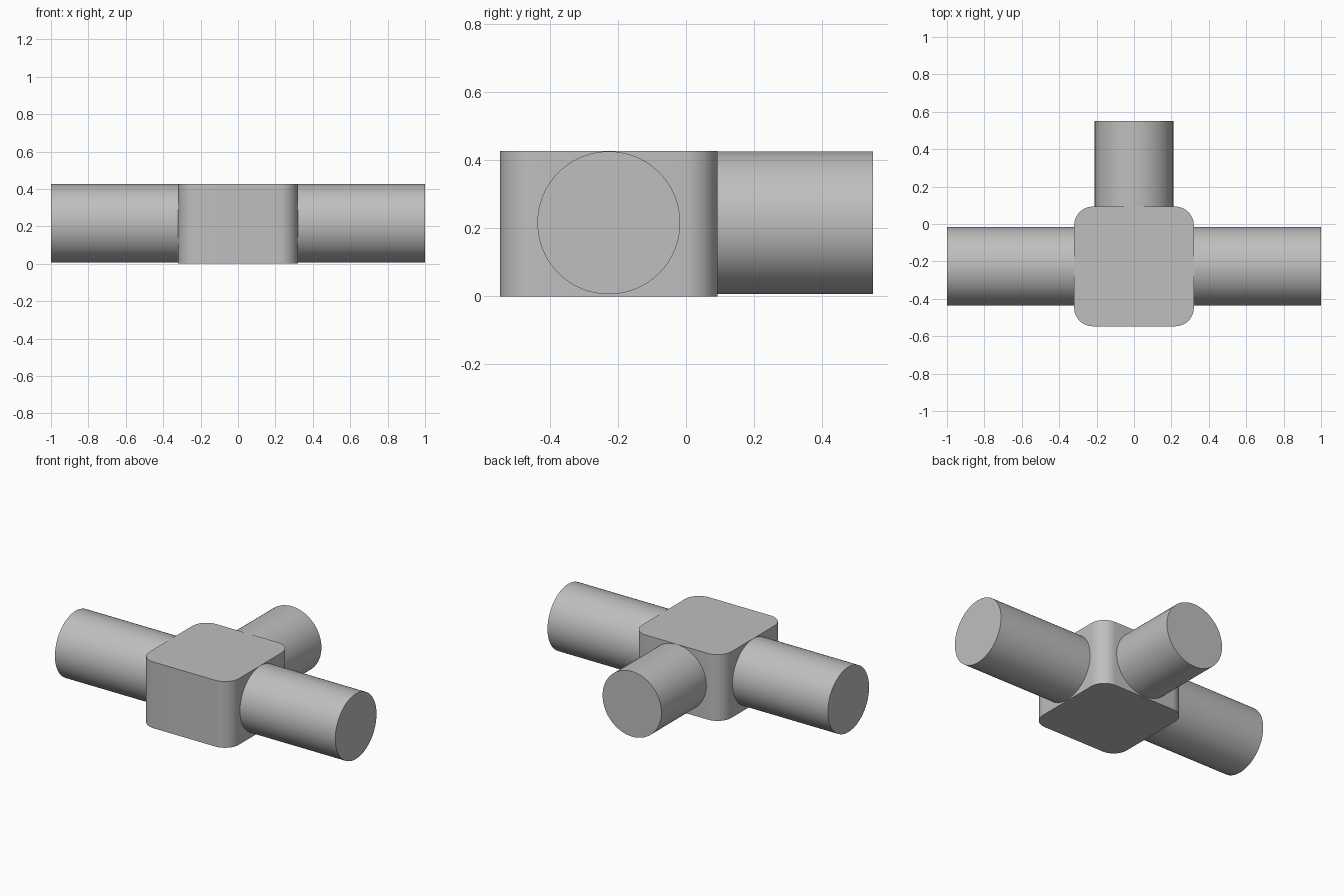
import bpy
import bmesh
from math import pi, radians
from mathutils import Matrix, Vector

cube = bpy.data.objects.get("Cube")
if cube:
    bpy.data.objects.remove(cube, do_unlink=True)

GREY = (0.52, 0.52, 0.52, 1.0)
grey = bpy.data.materials.new("light_grey")
grey.use_nodes = True
grey.diffuse_color = GREY
grey.node_tree.nodes["Principled BSDF"].inputs["Base Color"].default_value = GREY

HUB_HALF, HUB_Y, HEIGHT = 0.32, -0.227, 0.427
CORNER = 0.1
RADIUS, AXIS_Z = 0.21, 0.216


def finish(name, bm):
    """Turn a bmesh into a grey object with smooth sides and sharp rims."""
    bmesh.ops.recalc_face_normals(bm, faces=bm.faces)
    mesh = bpy.data.meshes.new(name)
    bm.to_mesh(mesh)
    bm.free()
    mesh.materials.append(grey)
    obj = bpy.data.objects.new(name, mesh)
    bpy.context.collection.objects.link(obj)
    bpy.ops.object.select_all(action="DESELECT")
    obj.select_set(True)
    bpy.context.view_layer.objects.active = obj
    bpy.ops.object.shade_smooth_by_angle(angle=radians(30))


def pipe(name, start, end):
    """Closed round arm between two points."""
    start, end = Vector(start), Vector(end)
    axis = end - start
    turn = axis.to_track_quat("Z", "Y").to_matrix().to_4x4()
    bm = bmesh.new()
    bmesh.ops.create_cone(bm, cap_ends=True, segments=96, radius1=RADIUS,
                          radius2=RADIUS, depth=axis.length,
                          matrix=Matrix.Translation((start + end) / 2) @ turn)
    finish(name, bm)


# Square hub with rounded upright corners
bm = bmesh.new()
bmesh.ops.create_cube(bm, size=1, matrix=Matrix.Translation((0, HUB_Y, HEIGHT / 2))
                      @ Matrix.Diagonal((2 * HUB_HALF, 2 * HUB_HALF, HEIGHT, 1)))
uprights = [e for e in bm.edges
            if abs(e.verts[0].co.z - e.verts[1].co.z) > HEIGHT / 2]
bmesh.ops.bevel(bm, geom=uprights, offset=CORNER, segments=12, profile=0.5,
                affect="EDGES")
finish("hub", bm)

# Side arms and back arm, seated slightly inside the hub walls
inset = HUB_HALF - 0.02
for side, sign in (("left", 1), ("right", -1)):
    pipe(side + "_arm", (sign * inset, HUB_Y, AXIS_Z), (sign, HUB_Y, AXIS_Z))
pipe("back_arm", (0, HUB_Y + inset, AXIS_Z), (0, 0.55, AXIS_Z))
